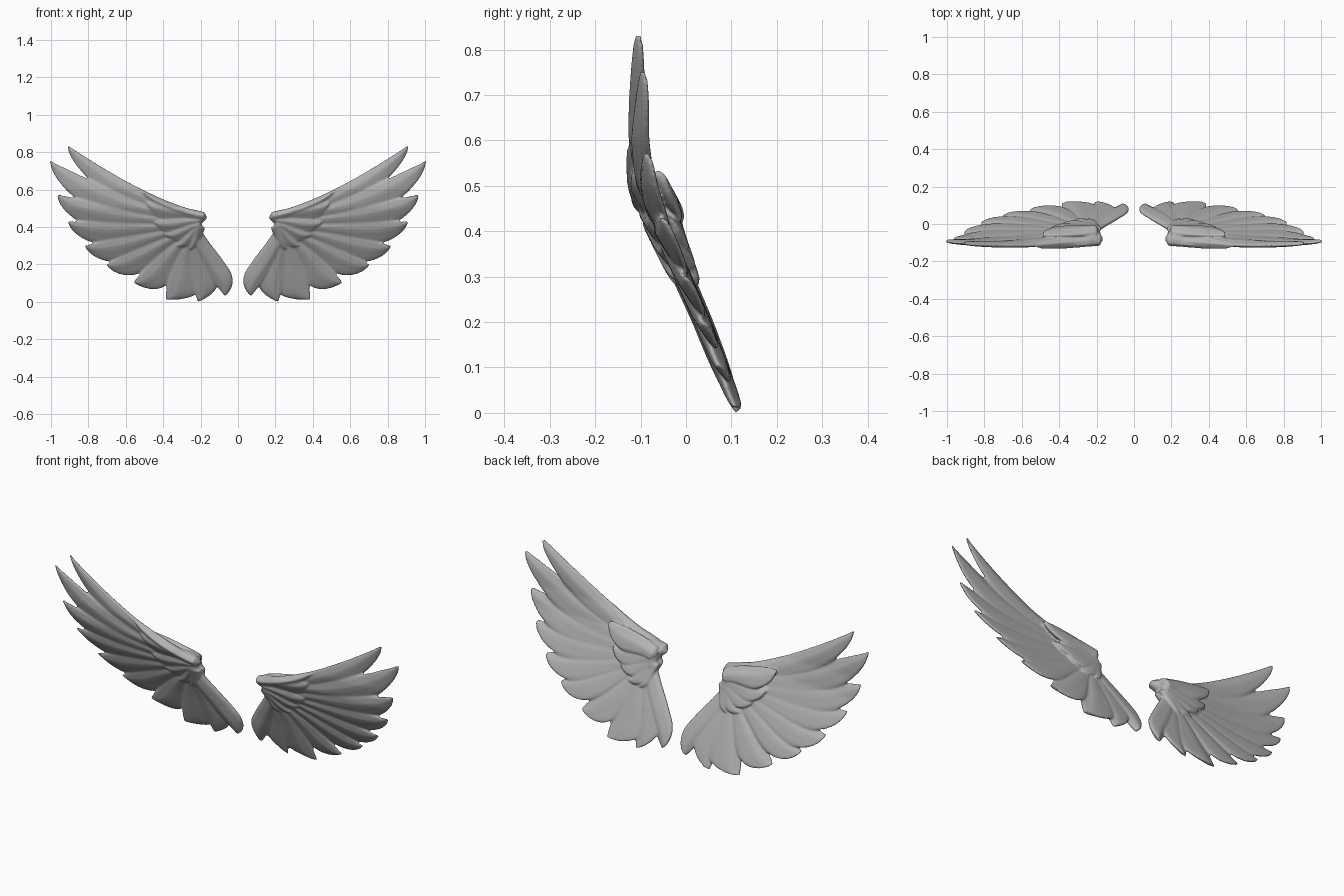
import bpy, bmesh, math
from mathutils import Vector

cube = bpy.data.objects.get("Cube")
if cube:
    bpy.data.objects.remove(cube)

grey = bpy.data.materials.new("plain grey")
grey.use_nodes = True
GREY = (0.45, 0.45, 0.45, 1)
grey.diffuse_color = GREY
grey.node_tree.nodes["Principled BSDF"].inputs["Base Color"].default_value = GREY

# Depth of the wing's curved sheet at each height, bowing back towards the outer tips
SHEET = [(0, 0.117), (0.2, 0.038), (0.4, -0.05), (0.5, -0.088), (0.6, -0.107), (0.85, -0.118)]


def sheet(x, z):
    for (z0, y0), (z1, y1) in zip(SHEET, SHEET[1:]):
        if z <= z1:
            break
    return y0 + (y1 - y0) * (z - z0) / (z1 - z0) + 0.1 * max(0, x - 0.55) ** 2


bm = bmesh.new()


def feather(root, bend, tip, width, root_width=0.06, thick=0.019,
            offset=0.0, tilt=0.012, blunt=0.6, rounding=0.35):
    """Lens-section blade; its leading edge is a curve, its trailing edge rounds to the tip."""
    p0, p1, p2 = Vector(root), Vector(bend), Vector(tip)
    rows, around = 28, 20
    rings = []
    for i in range(rows + 1):
        t = 0.002 + 0.996 * (1 - (1 - i / rows) ** 1.6)
        edge = p0 * (1 - t) ** 2 + p1 * 2 * t * (1 - t) + p2 * t * t
        run = ((p1 - p0) * (1 - t) + (p2 - p1) * t).normalized()
        side = Vector((run.y, -run.x))
        grow = min(t / 0.65, 1)
        w = root_width + (width - root_width) * grow * grow * (3 - 2 * grow)
        end = max(0, (t - 1 + rounding) / rounding)
        fall = (1 - end * end) ** blunt
        start = math.sqrt(min(1, t / 0.06))
        h = thick * (1 - 0.25 * t) * start * math.sqrt(fall)
        ring = []
        for k in range(around):
            a = 2 * math.pi * k / around
            u = (1 - math.cos(a)) / 2
            p = edge + side * w * fall * (0.5 + (u - 0.5) * start)
            # a faint quill ridge along the middle of the blade
            ridge = 1 + 0.25 * math.exp(-((u - 0.4) / 0.12) ** 2)
            y = sheet(p.x, p.y) + offset + tilt * (u - 0.5) + h * math.sin(a) * ridge
            ring.append(bm.verts.new((p.x, y, p.y)))
        rings.append(ring)
    faces = [bm.faces.new(rings[0]), bm.faces.new(rings[-1])]
    for r, s in zip(rings, rings[1:]):
        for k in range(around):
            j = (k + 1) % around
            faces.append(bm.faces.new((r[k], r[j], s[j], s[k])))
    bmesh.ops.recalc_face_normals(bm, faces=faces)


# Flight feathers, from the top edge round to the inner edge: root, bend, tip, width, bluntness
flight = [
    ((0.17, 0.475), (0.45, 0.53), (0.91, 0.837), 0.11, 0.65),
    ((0.25, 0.46), (0.55, 0.53), (1.005, 0.755), 0.14, 0.7),
    ((0.27, 0.44), (0.60, 0.50), (0.965, 0.575), 0.14, 0.6),
    ((0.27, 0.42), (0.60, 0.44), (0.91, 0.43), 0.13, 0.6),
    ((0.27, 0.41), (0.58, 0.37), (0.82, 0.30), 0.13, 0.6),
    ((0.26, 0.40), (0.52, 0.31), (0.705, 0.20), 0.13, 0.55),
    ((0.25, 0.39), (0.45, 0.25), (0.56, 0.105), 0.15, 0.5),
    ((0.25, 0.38), (0.38, 0.20), (0.39, 0.012), 0.18, 0.4),
    ((0.25, 0.37), (0.29, 0.20), (0.215, -0.001), 0.15, 0.45),
]
for i, (root, bend, tip, width, blunt) in enumerate(flight):
    feather(root, bend, tip, width, blunt=blunt, rounding=0.35 if i < 7 else 0.25)

# Innermost feather, which forms the concave inner edge
feather((0.29, 0.40), (0.22, 0.20), (0.07, 0.03), 0.11, root_width=0.08, blunt=0.4,
        rounding=0.25, thick=0.024)

# Short covert feathers layered on both faces: root, bend, tip, width, back offset
coverts = [
    ((0.18, 0.47), (0.33, 0.53), (0.49, 0.535), 0.10, 0.038),
    ((0.19, 0.455), (0.33, 0.46), (0.45, 0.43), 0.09, 0.026),
    ((0.20, 0.44), (0.31, 0.41), (0.39, 0.36), 0.08, 0.022),
    ((0.22, 0.43), (0.28, 0.37), (0.33, 0.30), 0.07, 0.018),
    ((0.23, 0.42), (0.25, 0.35), (0.26, 0.28), 0.05, 0.016),
]
for root, bend, tip, width, back in coverts:
    for offset in (-0.014, back):
        feather(root, bend, tip, width, offset=offset, thick=0.022, blunt=0.5, rounding=0.4)

# Fleshy shoulder under the coverts, and the thick leading arm with its rounded knob
feather((0.30, 0.50), (0.31, 0.40), (0.25, 0.27), 0.10, root_width=0.11, thick=0.03, tilt=0)
feather((0.162, 0.478), (0.33, 0.50), (0.52, 0.60), 0.05, thick=0.032,
        offset=-0.010, tilt=0, rounding=0.6)

# Fuse the blades into one sculpted wing, soften the grooves and mirror it
mesh = bpy.data.meshes.new("feathered_wings")
bm.to_mesh(mesh)
bm.free()
mesh.materials.append(grey)
wings = bpy.data.objects.new("feathered_wings", mesh)
bpy.context.collection.objects.link(wings)
fuse = wings.modifiers.new("fuse", "REMESH")
fuse.mode = "VOXEL"
fuse.voxel_size = 0.005
fuse.use_smooth_shade = True
soften = wings.modifiers.new("soften", "SMOOTH")
soften.factor = 0.5
soften.iterations = 4
wings.modifiers.new("other wing", "MIRROR").use_axis[0] = True
